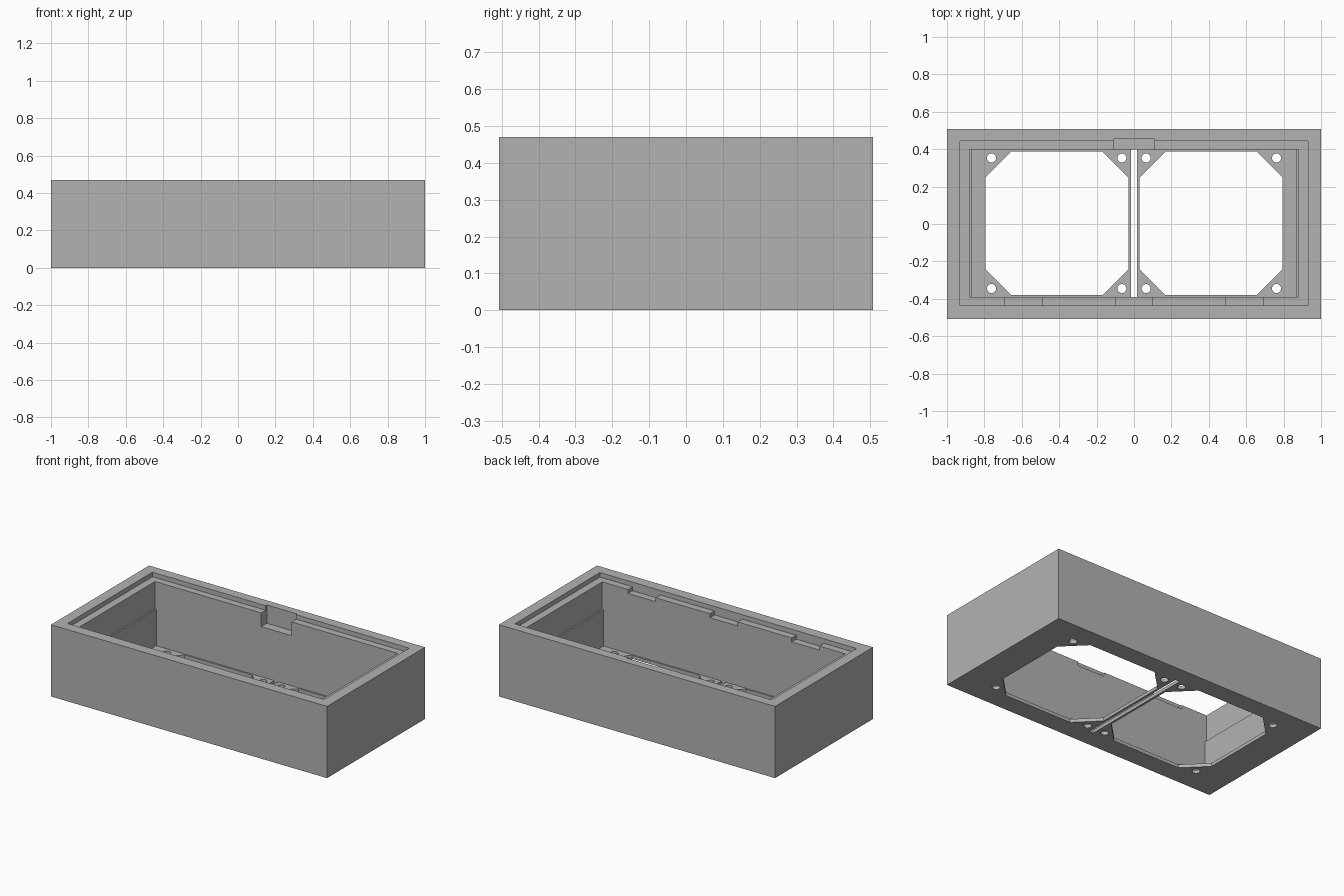
import bpy
import bmesh
from math import pi, cos, sin

default = bpy.data.objects.get("Cube")
if default:
    bpy.data.objects.remove(default, do_unlink=True)

grey = bpy.data.materials.new("Plain Grey")
grey.use_nodes = True
COLOUR = (0.45, 0.45, 0.45, 1)
grey.diffuse_color = COLOUR
grey.node_tree.nodes["Principled BSDF"].inputs["Base Color"].default_value = COLOUR


def prism(name, outline, z0, z1):
    """Extrude an anticlockwise xy outline from z0 to z1."""
    bm = bmesh.new()
    base = bm.faces.new([bm.verts.new((x, y, z0)) for x, y in outline])
    top = bmesh.ops.extrude_face_region(bm, geom=[base])["geom"]
    verts = [v for v in top if isinstance(v, bmesh.types.BMVert)]
    bmesh.ops.translate(bm, verts=verts, vec=(0, 0, z1 - z0))
    bmesh.ops.recalc_face_normals(bm, faces=bm.faces)
    mesh = bpy.data.meshes.new(name)
    bm.to_mesh(mesh)
    bm.free()
    mesh.materials.append(grey)
    obj = bpy.data.objects.new(name, mesh)
    bpy.context.collection.objects.link(obj)
    return obj


def rect(x0, x1, y0, y1):
    return [(x0, y0), (x1, y0), (x1, y1), (x0, y1)]


def chamfered(x0, x1, y0, y1, c):
    return [(x0 + c, y0), (x1 - c, y0), (x1, y0 + c), (x1, y1 - c),
            (x1 - c, y1), (x0 + c, y1), (x0, y1 - c), (x0, y0 + c)]


def circle(cx, cy, r, n=32):
    return [(cx + r * cos(2 * pi * i / n), cy + r * sin(2 * pi * i / n)) for i in range(n)]


TOP, FLOOR, LEDGE, STEP = 0.47, 0.022, 0.44, 0.26
FRONT, BACK = -0.39, 0.397
ABOVE, BELOW = 0.6, -0.1

# Solid block that everything is cut from
case = prism("open_case", rect(-1, 1, -0.507, 0.507), 0, TOP)

# Main cavity with slightly wider upper part, and lid recess
cuts = [
    (rect(-0.87, 0.87, FRONT, BACK), FLOOR, ABOVE),
    (rect(-0.88, 0.88, FRONT, BACK), STEP, ABOVE),
    (rect(-0.93, 0.93, -0.437, 0.443), LEDGE, ABOVE),
]
# Connector notch in the back wall
cuts.append((rect(-0.11, 0.11, 0.3, 0.455), 0.35, ABOVE))
# Three clip notches in the front ledge
for x in (-0.593, 0, 0.593):
    cuts.append((rect(x - 0.1, x + 0.1, -0.437, -0.3), 0.414, ABOVE))
# Two chamfered floor openings with screw holes at their corners
for side in (-1, 1):
    x0, x1 = sorted((side * 0.03, side * 0.795))
    cuts.append((chamfered(x0, x1, -0.38, 0.387, 0.138), BELOW, 0.1))
    for x in (0.065, 0.762):
        for y in (-0.345, 0.353):
            cuts.append((circle(side * x, y, 0.024), BELOW, 0.1))
# Narrow slit between the openings
cuts.append((rect(-0.016, 0.016, FRONT, BACK), BELOW, 0.1))

# Apply the cuts and discard the cutters
for outline, z0, z1 in cuts:
    cutter = prism("cutter", outline, z0, z1)
    cutter.hide_render = True
    mod = case.modifiers.new("cut", 'BOOLEAN')
    mod.operation = 'DIFFERENCE'
    mod.solver = 'EXACT'
    mod.object = cutter
    bpy.context.view_layer.update()
    graph = bpy.context.evaluated_depsgraph_get()
    result = bpy.data.meshes.new_from_object(case.evaluated_get(graph))
    case.modifiers.clear()
    case.data = result
    bpy.data.objects.remove(cutter, do_unlink=True)
case.data.name = "open_case"
